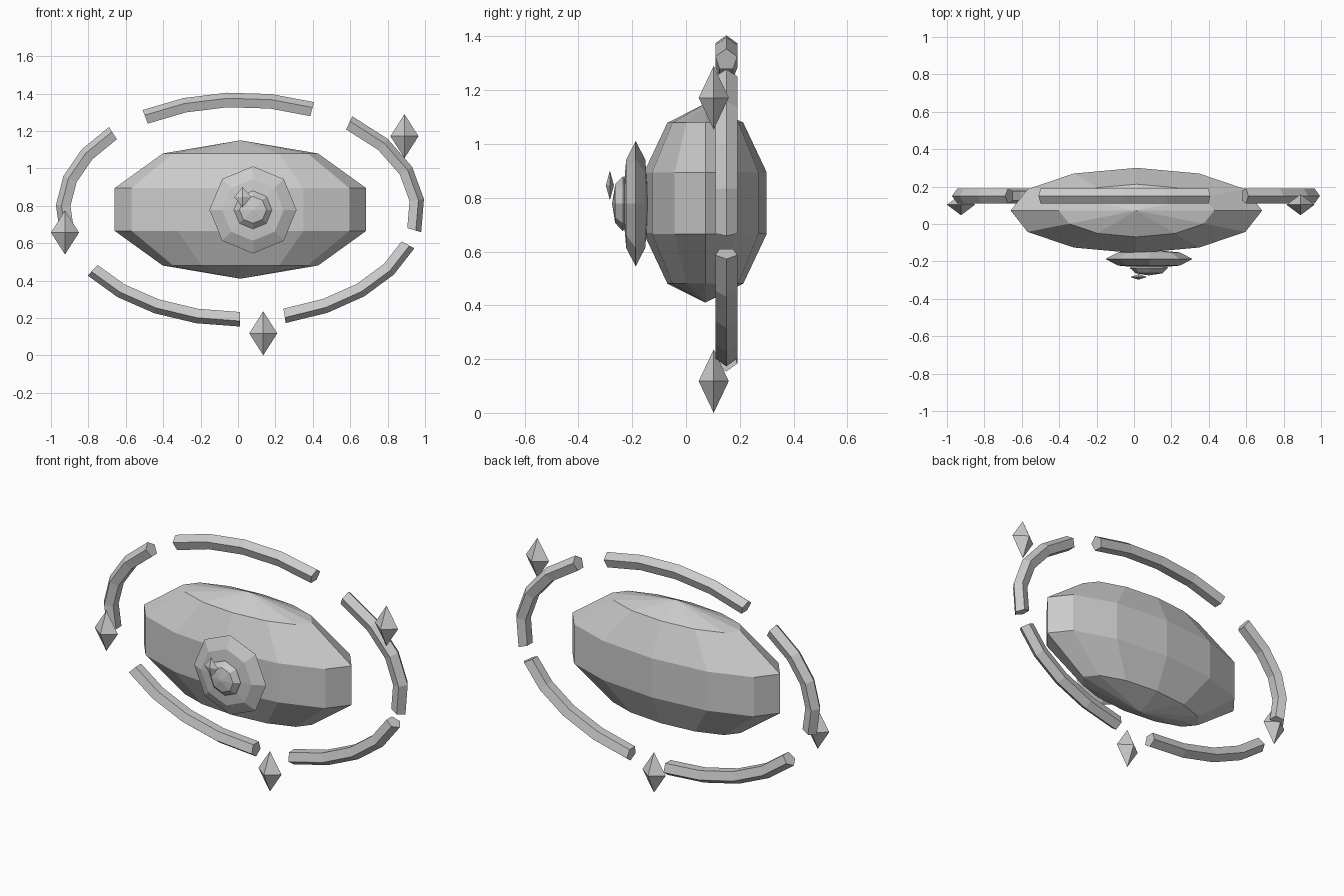
import bpy, bmesh
from math import sin, cos, tau, radians, pi
from mathutils import Vector, Matrix

if "Cube" in bpy.data.objects:
    bpy.data.objects.remove(bpy.data.objects["Cube"])


def finish(name, bm):
    bmesh.ops.recalc_face_normals(bm, faces=bm.faces[:])
    me = bpy.data.meshes.new(name)
    bm.to_mesh(me)
    bm.free()
    ob = bpy.data.objects.new(name, me)
    bpy.context.collection.objects.link(ob)
    return ob


def ellipsoid(name, loc, scale, segs, rings, facing_front=False):
    bm = bmesh.new()
    bmesh.ops.create_uvsphere(bm, u_segments=segs, v_segments=rings, radius=1)
    if facing_front:
        bm.transform(Matrix.Rotation(pi / 2, 4, 'X'))
    bm.transform(Matrix.Translation(loc) @ Matrix.Diagonal((*scale, 1)))
    return finish(name, bm)


def crystal(name, loc, scale):
    # four-sided double pyramid
    return ellipsoid(name, loc, scale, 4, 2)


def arc(name, a0, a1, steps=4, r=0.043):
    # pentagonal bar following an ellipse, ridge pointing outward
    cx, cy, cz, rx, rz = 0.012, 0.15, 0.78, 0.943, 0.583
    bm = bmesh.new()
    loops = []
    for i in range(steps + 1):
        t = radians(a0 + (a1 - a0) * i / steps)
        c = Vector((cx + rx * cos(t), cy, cz + rz * sin(t)))
        n = Vector((cos(t) / rx, 0, sin(t) / rz)).normalized()
        loops.append([bm.verts.new(c + r * (n * cos(k * tau / 5)
                      + Vector((0, 1, 0)) * sin(k * tau / 5))) for k in range(5)])
    for a, b in zip(loops, loops[1:]):
        for k in range(5):
            j = (k + 1) % 5
            bm.faces.new((a[k], a[j], b[j], b[k]))
    bm.faces.new(loops[0])
    bm.faces.new(loops[-1])
    return finish(name, bm)


# eye: body, iris, pupil and glint
ellipsoid("eye_body", (0.013, 0.072, 0.78), (0.707, 0.24, 0.37), 12, 5)
ellipsoid("iris", (0.08, -0.187, 0.778), (0.233, 0.05, 0.233), 8, 4, True)
ellipsoid("pupil", (0.08, -0.235, 0.778), (0.102, 0.04, 0.102), 8, 4, True)
crystal("glint", (0.025, -0.283, 0.846), (0.045, 0.015, 0.055))

# broken ring around the eye
for i, (a0, a1) in enumerate([(-10.8, 52), (66, 122.5), (136, 192),
                              (213.5, 270), (284.5, 341.3)]):
    arc(f"ring_segment_{i + 1}", a0, a1)

# floating crystals
for i, (x, z) in enumerate([(0.89, 1.172), (-0.925, 0.657), (0.135, 0.118)]):
    crystal(f"crystal_{i + 1}", (x, 0.103, z), (0.075, 0.056, 0.118))
